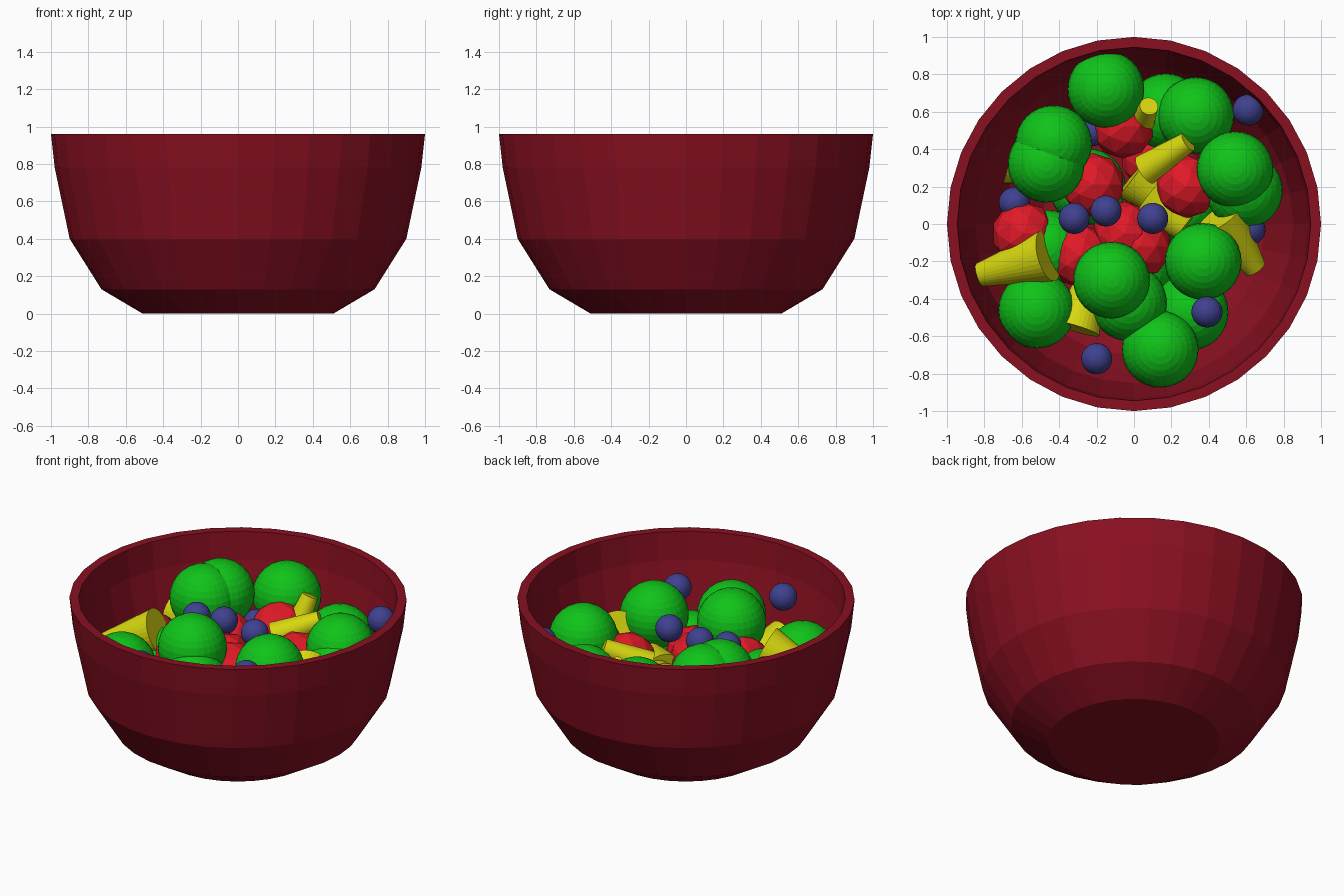
import bpy, bmesh, math
from mathutils import Vector, Matrix


def material(name, rgb):
    m = bpy.data.materials.new(name)
    m.diffuse_color = (*rgb, 1)
    return m


MAROON = material("maroon", (0.25, 0.005, 0.015))
GREEN = material("green", (0.005, 0.55, 0.01))
RED = material("red", (0.75, 0.01, 0.021))
BLUE = material("blue", (0.05, 0.053, 0.28))
YELLOW = material("yellow", (0.68, 0.68, 0.005))


def finish(name, bm, mat):
    bmesh.ops.recalc_face_normals(bm, faces=bm.faces)
    me = bpy.data.meshes.new(name)
    bm.to_mesh(me)
    bm.free()
    me.materials.append(mat)
    ob = bpy.data.objects.new(name, me)
    bpy.context.collection.objects.link(ob)
    return ob


def bowl():
    profile = [(0.51, 0), (0.73, 0.13), (0.90, 0.40), (0.98, 0.78), (1.0, 0.96),
               (0.945, 0.96), (0.93, 0.78), (0.85, 0.42), (0.70, 0.17), (0.49, 0.05)]
    bm = bmesh.new()
    n = 32
    rings = [[bm.verts.new((r * math.cos(2 * math.pi * i / n),
                            r * math.sin(2 * math.pi * i / n), z))
              for i in range(n)] for r, z in profile]
    for lo, hi in zip(rings, rings[1:]):
        for i in range(n):
            j = (i + 1) % n
            bm.faces.new((lo[i], lo[j], hi[j], hi[i]))
    bm.faces.new(rings[0])
    bm.faces.new(rings[-1])
    finish("bowl", bm, MAROON)


def ball(name, pos, radius, mat, low_poly=False):
    bm = bmesh.new()
    move = Matrix.Translation(pos)
    if low_poly:
        bmesh.ops.create_icosphere(bm, subdivisions=2, radius=radius, matrix=move)
    else:
        bmesh.ops.create_uvsphere(bm, u_segments=32, v_segments=16, radius=radius, matrix=move)
    finish(name, bm, mat)


def fruit_piece(name, narrow, wide, r1, r2):
    # tapered chunk between two points
    a, b = Vector(narrow), Vector(wide)
    turn = (b - a).to_track_quat('Z', 'Y').to_matrix().to_4x4()
    bm = bmesh.new()
    bmesh.ops.create_cone(bm, cap_ends=True, segments=32, radius1=r1, radius2=r2,
                          depth=(b - a).length,
                          matrix=Matrix.Translation((a + b) / 2) @ turn)
    finish(name, bm, YELLOW)


bowl()

# apples: upper tiers first, then buried ones
apples = [(-0.15, 0.72, 0.67), (-0.43, 0.43, 0.72), (-0.47, 0.32, 0.72),
          (0.54, 0.29, 0.675), (0.37, -0.20, 0.68), (-0.12, -0.30, 0.725),
          (0.33, 0.58, 0.57), (0.59, 0.18, 0.56), (0.14, -0.67, 0.565),
          (-0.03, -0.42, 0.56), (-0.52, -0.46, 0.555), (0.30, -0.47, 0.40),
          (0.17, 0.60, 0.42), (-0.46, -0.13, 0.48),
          (0.25, 0.10, 0.30), (-0.25, 0.20, 0.30), (0.0, -0.25, 0.30)]
for i, p in enumerate(apples):
    ball(f"apple_{i + 1}", p, 0.205, GREEN)

# strawberries
berries = [(-0.06, 0.52, 0.55), (-0.22, 0.21, 0.55), (0.28, 0.20, 0.56),
           (-0.59, -0.05, 0.55), (-0.29, -0.17, 0.55), (-0.05, -0.05, 0.56),
           (0.03, -0.12, 0.55), (0.10, 0.35, 0.32), (-0.30, -0.25, 0.32)]
for i, p in enumerate(berries):
    ball(f"strawberry_{i + 1}", p, 0.17, RED, True)

# blueberries
blues = [(-0.32, 0.03, 0.75), (-0.15, 0.07, 0.75), (0.10, 0.03, 0.75),
         (0.61, 0.61, 0.75), (0.39, -0.47, 0.75), (-0.20, -0.72, 0.75),
         (-0.64, 0.115, 0.55), (0.62, -0.03, 0.55), (-0.22, 0.50, 0.55)]
for i, p in enumerate(blues):
    ball(f"blueberry_{i + 1}", p, 0.083, BLUE)

# banana pieces: narrow end, wide end, radii
bananas = [((-0.82, -0.27, 0.53), (-0.46, -0.17, 0.69), 0.065, 0.14),
           ((0.65, -0.24, 0.50), (0.46, 0.04, 0.62), 0.06, 0.14),
           ((0.08, 0.63, 0.76), (0.02, 0.50, 0.48), 0.05, 0.08),
           ((0.29, 0.44, 0.73), (0.06, 0.29, 0.62), 0.055, 0.085),
           ((-0.35, 0.28, 0.55), (-0.655, 0.37, 0.55), 0.06, 0.16),
           ((-0.20, -0.20, 0.50), (-0.31, -0.56, 0.55), 0.06, 0.13),
           ((0.27, -0.02, 0.52), (0.07, 0.13, 0.50), 0.07, 0.13),
           ((0.25, 0.05, 0.48), (-0.01, 0.25, 0.50), 0.06, 0.13)]
for i, piece in enumerate(bananas):
    fruit_piece(f"banana_{i + 1}", *piece)
